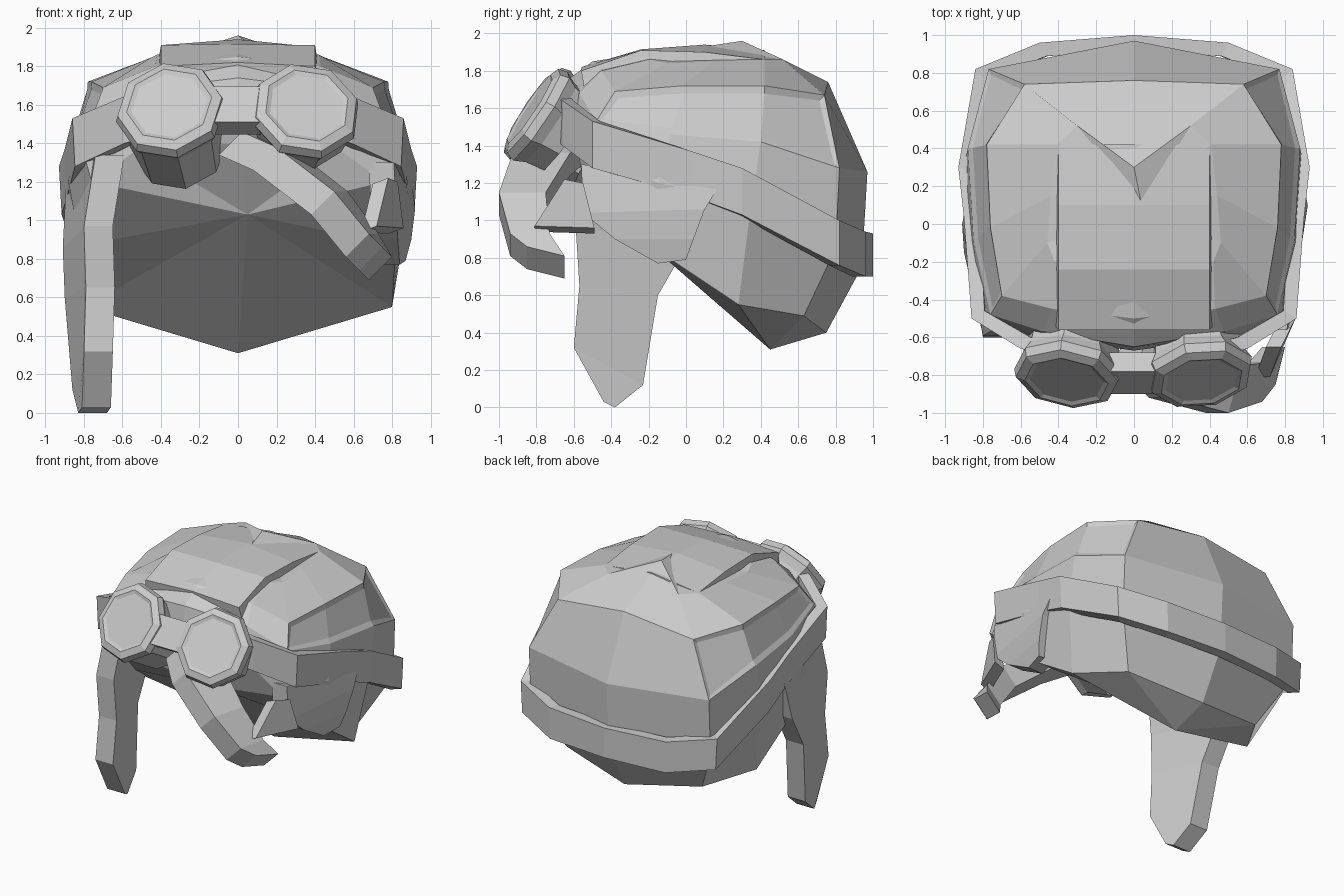
import bpy, bmesh, math
from mathutils import Vector, Matrix

if "Cube" in bpy.data.objects:
    bpy.data.objects.remove(bpy.data.objects["Cube"])


def finish(bm, name):
    bmesh.ops.recalc_face_normals(bm, faces=bm.faces)
    me = bpy.data.meshes.new(name)
    bm.to_mesh(me)
    bm.free()
    ob = bpy.data.objects.new(name, me)
    bpy.context.collection.objects.link(ob)
    return ob


def loft(name, rings):
    """Skin a series of equal-length point rings and cap both ends."""
    bm = bmesh.new()
    rows = [[bm.verts.new(p) for p in r] for r in rings]
    n = len(rows[0])
    for a, b in zip(rows, rows[1:]):
        for i in range(n):
            j = (i + 1) % n
            bm.faces.new((a[i], a[j], b[j], b[i]))
    bm.faces.new(rows[0])
    bm.faces.new(rows[-1])
    return finish(bm, name)


def flap(name, stations, thick):
    """Leather flap: front/back edge points along its length, plus thickness."""
    t = Vector(thick)
    return loft(name, [(Vector(f), Vector(b), Vector(b) + t, Vector(f) + t)
                       for f, b in stations])


# cap shell: half meridians from front centre round to back centre, crown to rim
half = [
    [(0, -.25, 1.89), (0, -.5, 1.85), (0, -.65, 1.74), (0, -.67, 1.55), (0, -.62, 1.4)],
    [(.42, -.2, 1.86), (.43, -.45, 1.8), (.48, -.57, 1.68), (.52, -.6, 1.52), (.52, -.56, 1.37)],
    [(.46, -.1, 1.84), (.7, -.38, 1.69), (.76, -.48, 1.53), (.81, -.5, 1.38), (.76, -.55, 1.2)],
    [(.44, .15, 1.85), (.76, -.02, 1.72), (.85, -.08, 1.46), (.88, -.15, 1.2), (.82, -.2, .87)],
    [(.41, .42, 1.86), (.78, .42, 1.72), (.88, .4, 1.42), (.89, .35, 1.1), (.8, .28, .55)],
    [(.3, .52, 1.86), (.58, .74, 1.67), (.77, .82, 1.28), (.77, .8, .85), (.58, .63, .49)],
    [(0, .3, 1.96), (0, .76, 1.74), (0, .97, 1.26), (0, .94, .75), (0, .75, .4)],
]
cols = half + [[(-x, y, z) for x, y, z in c] for c in half[5:0:-1]]
bm = bmesh.new()
V = [[bm.verts.new(p) for p in c] for c in cols]
n = len(V)
crown = bm.verts.new((.04, .1, 1.93))
inner = bm.verts.new((.05, -.38, 1.03))
nape = bm.verts.new((0, .45, .31))
panels = [[], []]
for i in range(n):
    a, b = V[i], V[(i + 1) % n]
    bm.faces.new((crown, a[0], b[0]))
    for k in range(4):
        f = bm.faces.new((a[k], b[k], b[k + 1], a[k + 1]))
        if k == 1 and i in (2, 3, 4, 7, 8, 9):
            panels[i > 6].append(f)
    if i in (4, 5, 6, 7):
        bm.faces.new((a[4], b[4], nape))
        if i in (4, 7):
            bm.faces.new((a[4] if i == 4 else b[4], nape, inner))
    else:
        bm.faces.new((a[4], b[4], inner))
bmesh.ops.recalc_face_normals(bm, faces=bm.faces)
# slightly recessed side panels
for fs in panels:
    bmesh.ops.inset_region(bm, faces=fs, thickness=.04, depth=-.012)
finish(bm, "cap_shell")

# raised centre panel over the crown
loft("crown_panel", [[(-.4, y, zs), (0, y, zc), (.4, y, zs), (.42, y + .02, zs - .12), (-.42, y + .02, zs - .12)]
                     for y, zc, zs in ((-.56, 1.82, 1.8), (-.24, 1.915, 1.91), (.1, 1.94, 1.9), (.42, 1.91, 1.86))])

# goggle strap: x, y, top z, bottom z
path = [(.45, -.7, 1.68, 1.44), (.6, -.66, 1.64, 1.4), (.86, -.5, 1.53, 1.28), (.9, .03, 1.37, 1.13),
        (.93, .3, 1.28, 1.03), (.84, .82, 1.0, .76), (.5, .96, .94, .7)]
path = path + [(0, 1.0, .93, .7)] + [(-p[0],) + p[1:] for p in reversed(path)]
rings = []
for x, y, zt, zb in path:
    s = Vector((x, y, 0)).normalized() * -.08
    rings.append([(x, y, zt), (x * .985, y, zb),
                  (x * .985 + s.x, y + s.y, zb), (x + s.x, y + s.y, zt)])
loft("goggle_strap", rings)

# goggles: octagonal cups tilted upwards, the left one deeper
for side, depth, z in ((-1, .42, 1.59), (1, .22, 1.585)):
    nrm = Vector((side * .13, -.83, .55)).normalized()
    m = Matrix.Translation((side * .355, -.82, z)) @ nrm.to_track_quat('Z', 'Y').to_matrix().to_4x4()
    prof = [(.24, -depth), (.26, -.11), (.29, -.05), (.275, 0), (.225, .02), (.2, .01)]
    rings = [[m @ Vector((r * math.cos(a), r * math.sin(a), h))
              for a in [math.radians(45 * k + 12) for k in range(8)]] for r, h in prof]
    loft("goggle_left" if side < 0 else "goggle_right", rings)

# nose bridge between the goggles
bm = bmesh.new()
bmesh.ops.create_cube(bm, size=1, matrix=Matrix.Translation((.01, -.79, 1.57))
                      @ Matrix.Rotation(math.radians(-33), 4, 'X') @ Matrix.Diagonal((.3, .12, .22, 1)))
finish(bm, "nose_bridge")

# hanging ear flap on the left
flap("left_ear_flap", [((-.74, -.56, 1.34), (-.89, .1, 1.25)),
                       ((-.8, -.59, .97), (-.91, 0, .86)),
                       ((-.79, -.57, .65), (-.9, -.15, .6)),
                       ((-.8, -.6, .32), (-.86, -.23, .12)),
                       ((-.81, -.44, .03), (-.83, -.38, 0))], (.15, 0, 0))

# loose flap swept across the front to the right
flap("swept_flap", [((.02, -.74, 1.46), (.1, -.5, 1.46)),
                    ((.2, -.92, 1.38), (.3, -.62, 1.36)),
                    ((.5, -1.0, 1.15), (.57, -.75, 1.15)),
                    ((.68, -.94, .93), (.73, -.73, .93)),
                    ((.75, -.85, .86), (.8, -.65, .81))], (-.12, 0, -.12))

# ear cover on the right, with its folded front stub
flap("right_ear_cover", [((.81, -.56, 1.3), (.9, .2, 1.22)),
                         ((.82, -.55, 1.04), (.92, .1, 1.06)),
                         ((.83, -.38, .9), (.9, .04, .9)),
                         ((.84, -.15, .77), (.87, 0, .79))], (-.13, 0, 0))
flap("right_ear_stub", [((.78, -.65, 1.22), (.83, -.55, 1.2)),
                        ((.72, -.81, .97), (.86, -.49, .96))], (-.08, 0, -.03))
